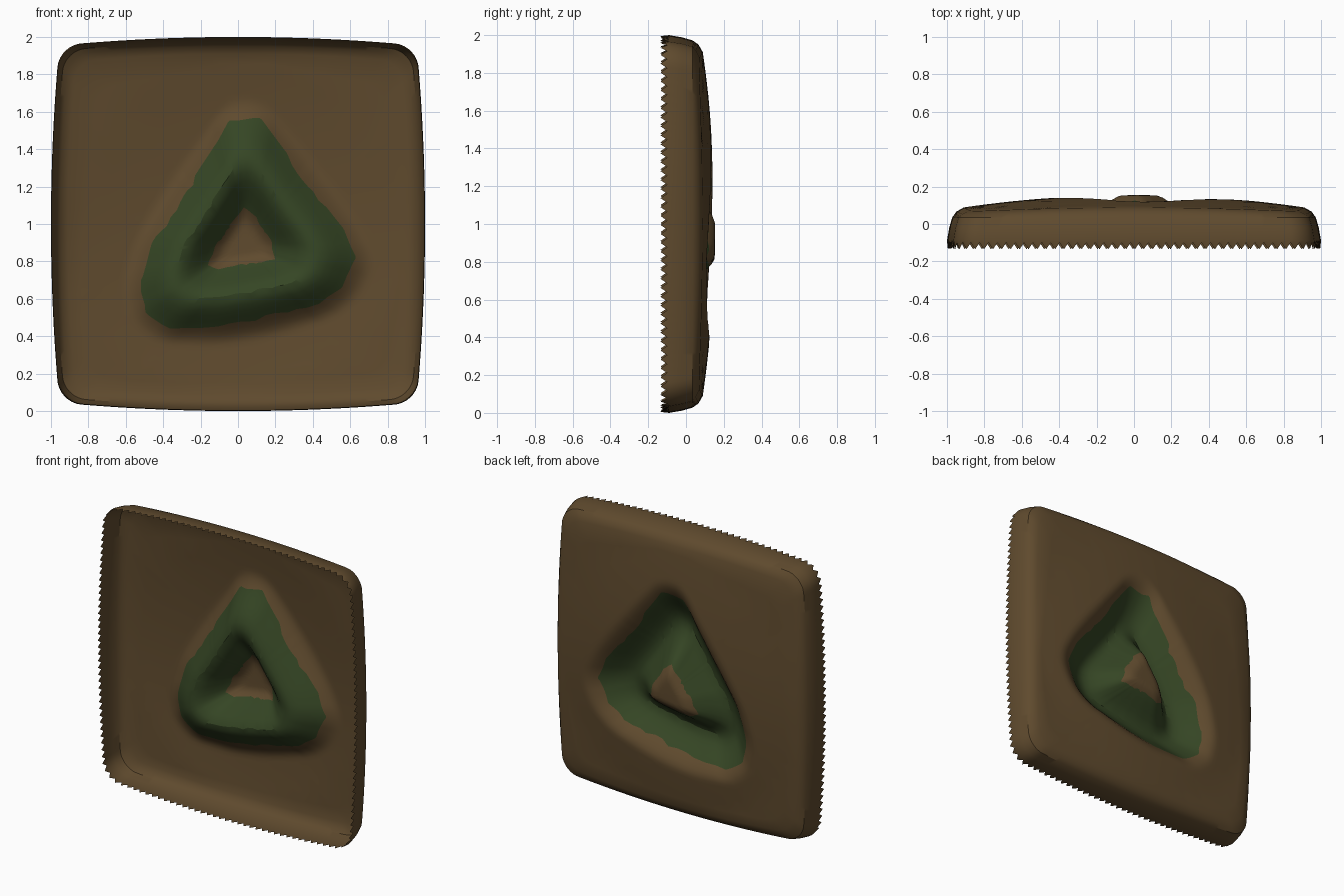
import bpy, bmesh, math, random

if "Cube" in bpy.data.objects:
    bpy.data.objects.remove(bpy.data.objects["Cube"])

random.seed(4)

def material(name, rgb):
    m = bpy.data.materials.new(name)
    m.diffuse_color = (*rgb, 1)
    m.use_nodes = True
    m.node_tree.nodes["Principled BSDF"].inputs["Base Color"].default_value = m.diffuse_color
    return m

brown = material("earth brown", (0.115, 0.069, 0.027))
green = material("moss green", (0.036, 0.061, 0.018))

# Outlines (x, z) of the mossy triangular ring
OUTER = [(0.12, 1.56), (-0.05, 1.56), (-0.11, 1.44), (-0.28, 1.16), (-0.45, 0.9), (-0.52, 0.7),
         (-0.49, 0.53), (-0.36, 0.44), (-0.1, 0.45), (0.1, 0.49), (0.44, 0.57), (0.56, 0.66),
         (0.64, 0.82), (0.55, 0.98), (0.35, 1.24), (0.2, 1.45)]
INNER = [(0.03, 1.09), (-0.05, 0.98), (-0.12, 0.88), (-0.16, 0.78), (-0.1, 0.76), (0, 0.78),
         (0.1, 0.79), (0.2, 0.81), (0.18, 0.9), (0.1, 1.03)]
CX, CZ = 0.03, 0.89

def ray_radius(poly, dx, dz):
    """Distance from the ring centre to a polygon along a direction."""
    for (ax, az), (bx, bz) in zip(poly, poly[1:] + poly[:1]):
        ex, ez = bx - ax, bz - az
        den = dx * ez - dz * ex
        if abs(den) < 1e-9:
            continue
        t = ((ax - CX) * ez - (az - CZ) * ex) / den
        u = ((ax - CX) * dz - (az - CZ) * dx) / den
        if t > 0 and -1e-6 <= u <= 1 + 1e-6:
            return t
    return 0.3

def outline(n, r=0.12):
    """Evenly spaced rounded square with bowed sides, centred on 0."""
    side, arc = 2 * (1 - r), math.pi * r / 2
    pts = []
    for i in range(n):
        q, s = divmod(i / n * 4 * (side + arc), side + arc)
        if s < side:
            u, v = 1.0, -1 + r + s
        else:
            a = (s - side) / r
            u, v = 1 - r + r * math.cos(a), 1 - r + r * math.sin(a)
        for _ in range(int(q)):
            u, v = -v, u
        pts.append((u * (1 - 0.045 * v * v), v * (1 - 0.045 * u * u)))
    return pts

def smooth(t):
    t = max(0, min(1, t))
    return t * t * (3 - 2 * t)

def dome(x, z):
    d = x * x + (z - 1) ** 2
    return 0.155 - 0.08 * min(d, 0.85) - 0.03 * max(0, d - 0.85)

# Domed panel with a pressed-in ring, flared rim and zigzag edge
N = 312
PANEL = 0.91
RIM = [(0.95, 0.066), (0.972, 0.035), (0.988, -0.02), (1.0, -0.09)]
pts = outline(N)
profiles = []
for u, v in pts:
    dx, dz = u * PANEL - CX, 1 + v * PANEL - CZ
    length = math.hypot(dx, dz)
    dx, dz = dx / length, dz / length
    profiles.append((dx, dz, length, ray_radius(INNER, dx, dz), ray_radius(OUTER, dx, dz)))

def average(k, i, w=5):
    return sum(profiles[(i + j) % N][k] for j in range(-w, w + 1)) / (2 * w + 1)

jit = [random.uniform(-0.012, 0.012) for _ in range(N // 6)]
columns = []
for i, (u, v) in enumerate(pts):
    dx, dz, length, rin, rout = profiles[i]
    a, b = average(3, i), average(4, i)
    f = i / 6
    k = int(f)
    noise = jit[k % len(jit)] * (1 - f + k) + jit[(k + 1) % len(jit)] * (f - k)
    rin, rout = rin + 0.5 * noise, rout + noise
    mid, far = (a + b) / 2, b + 0.11
    radii = [rin * t / 5 for t in range(1, 6)]
    radii += [rin + (rout - rin) * t / 10 for t in range(1, 11)]
    radii += [rout + 0.14 * t / 5 for t in range(1, 6)]
    radii += [rout + 0.14 + (length - rout - 0.14) * t / 4 for t in range(1, 5)]
    col = []
    for r in radii:
        x, z = CX + dx * r, CZ + dz * r
        if r < mid:
            press = smooth((r - 0.5 * a) / (mid - 0.5 * a))
        else:
            press = smooth((far - r) / (far - mid))
        col.append((x, dome(x, z) - 0.185 * press, z))
    ey = col[-1][1]
    for s, y in RIM:
        col.append((u * s, min(y, ey - 0.02), 1 + v * s))
    tip = -0.135 if i % 2 else -0.1
    col.append((u * 0.995, tip, 1 + v * 0.995))
    columns.append(col)

bm = bmesh.new()
centre = bm.verts.new((CX, dome(CX, CZ), CZ))
grid = [[bm.verts.new(p) for p in col] for col in columns]
for i in range(N):
    c, d = grid[i], grid[(i + 1) % N]
    bm.faces.new((centre, d[0], c[0]))
    for j in range(len(c) - 1):
        face = bm.faces.new((c[j], d[j], d[j + 1], c[j + 1]))
        face.material_index = 1 if 4 <= j < 14 else 0
bmesh.ops.recalc_face_normals(bm, faces=bm.faces)
bm.faces.ensure_lookup_table()
if bm.faces[0].normal.y < 0:
    bmesh.ops.reverse_faces(bm, faces=bm.faces)

mesh = bpy.data.meshes.new("ring_panel")
bm.to_mesh(mesh)
bm.free()
mesh.materials.append(brown)
mesh.materials.append(green)
obj = bpy.data.objects.new("ring_panel", mesh)
bpy.context.collection.objects.link(obj)
bpy.context.view_layer.objects.active = obj
obj.select_set(True)
bpy.ops.object.shade_smooth_by_angle(angle=math.radians(30))
